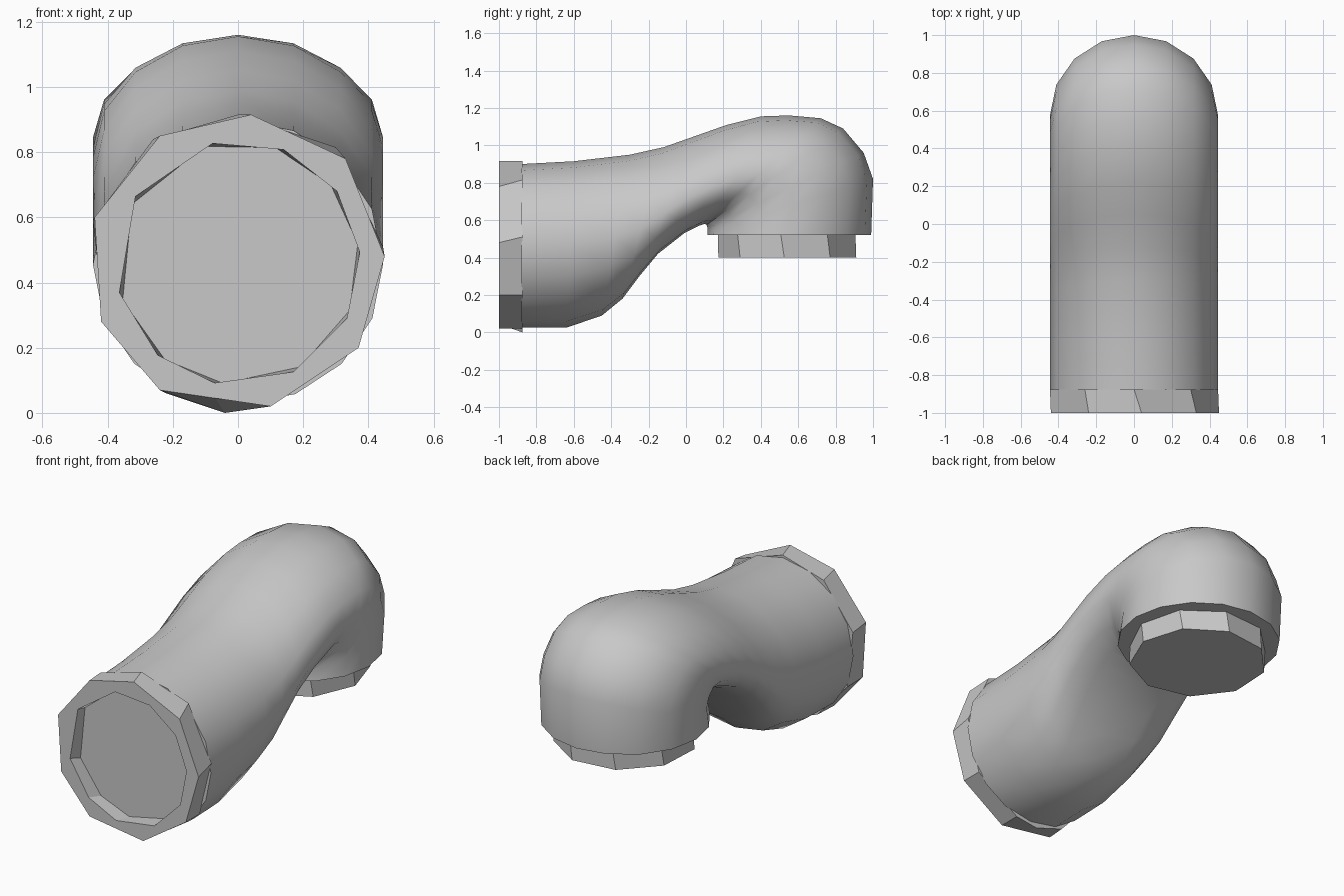
import bpy, bmesh
from math import sin, cos, pi, radians
from mathutils import Vector

cube = bpy.data.objects.get("Cube")
if cube:
    bpy.data.objects.remove(cube, do_unlink=True)

grey = bpy.data.materials.new("plain grey")
grey.use_nodes = True
grey.diffuse_color = (0.58, 0.58, 0.58, 1)
grey.node_tree.nodes["Principled BSDF"].inputs["Base Color"].default_value = (0.58, 0.58, 0.58, 1)


def loft(name, loops):
    """Join equal-length loops of points into a tube with both ends closed."""
    bm = bmesh.new()
    rings = [[bm.verts.new(p) for p in loop] for loop in loops]
    n = len(rings[0])
    for a, b in zip(rings, rings[1:]):
        for i in range(n):
            j = (i + 1) % n
            bm.faces.new((a[i], a[j], b[j], b[i]))
    bm.faces.new(rings[0])
    bm.faces.new(rings[-1])
    bmesh.ops.recalc_face_normals(bm, faces=bm.faces)
    mesh = bpy.data.meshes.new(name)
    bm.to_mesh(mesh)
    bm.free()
    mesh.materials.append(grey)
    obj = bpy.data.objects.new(name, mesh)
    bpy.context.collection.objects.link(obj)
    return obj


# Bent body: each section runs from an underside point to a top point (y, z)
RADIUS, SIDES = 0.445, 16
sections = [
    ((-0.88, 0.025), (-0.88, 0.90)),
    ((-0.64, 0.025), (-0.60, 0.915)),
    ((-0.45, 0.09), (-0.30, 0.95)),
    ((-0.34, 0.18), (-0.12, 0.99)),
    ((-0.25, 0.30), (0.05, 1.05)),
    ((-0.15, 0.42), (0.22, 1.11)),
    ((-0.01, 0.53), (0.40, 1.155)),
    ((0.07, 0.57), (0.55, 1.16)),
    ((0.10, 0.58), (0.72, 1.145)),
    ((0.11, 0.575), (0.84, 1.09)),
    ((0.115, 0.56), (0.95, 0.96)),
    ((0.115, 0.54), (1.0, 0.82)),
    ((0.115, 0.52), (0.99, 0.52)),
]


def section_loop(low, high):
    """Round upper half; the lower half flattens where the bend squeezes it."""
    low, high = Vector((0, *low)), Vector((0, *high))
    axis = (high - low).normalized()
    centre = high - axis * RADIUS
    depth = (high - low).length - RADIUS
    squareness = min(1, depth / RADIUS)
    loop = []
    for i in range(SIDES):
        a = 2 * pi * i / SIDES
        across, up = sin(a), cos(a)
        if up < 0:
            side = 1 if across > 0 else -1
            across = side * abs(across) ** squareness
        reach = RADIUS if up > 0 else depth
        loop.append(centre + axis * reach * up + Vector((RADIUS * across, 0, 0)))
    return loop


body = loft("bent_body", [section_loop(*s) for s in sections])
bpy.ops.object.select_all(action='DESELECT')
body.select_set(True)
bpy.context.view_layer.objects.active = body
bpy.ops.object.shade_smooth_by_angle(angle=radians(45))

# Faceted collar at the front mouth, with a shallow recess
MID = 0.46
outer_front = [(0.04, 0.915), (0.33, 0.78), (0.45, 0.48), (0.37, 0.20), (0.10, 0.02),
               (-0.07, 0.045), (-0.24, 0.07), (-0.42, 0.28), (-0.44, 0.60), (-0.24, 0.85)]
outer_back = [(0.0, 0.915), (0.30, 0.815), (0.445, 0.51), (0.37, 0.20), (0.10, 0.02),
              (-0.04, 0.0), (-0.22, 0.06), (-0.41, 0.27), (-0.445, 0.59), (-0.26, 0.84)]
mouth_angles = [68, 36, 5, -27, -63, -101, -131, -166, 147, 102]


def mouth(y, radius, twist):
    return [(radius * cos(radians(a + twist)), y, MID + radius * sin(radians(a + twist)))
            for a in mouth_angles]


loft("front_collar", [
    [(x, -0.875, z) for x, z in outer_back],
    [(x, -1.0, z) for x, z in outer_front],
    mouth(-1.0, 0.375, 0),
    mouth(-0.92, 0.372, 4),
])


# Nine-sided plug beneath the rounded end
def plug_loop(z, twist):
    angles = [radians(13 + twist + 40 * i) for i in range(9)]
    return [(0.375 * sin(a), 0.545 + 0.375 * cos(a), z) for a in angles]


loft("lower_plug", [plug_loop(0.40, 0), plug_loop(0.53, 3)])
